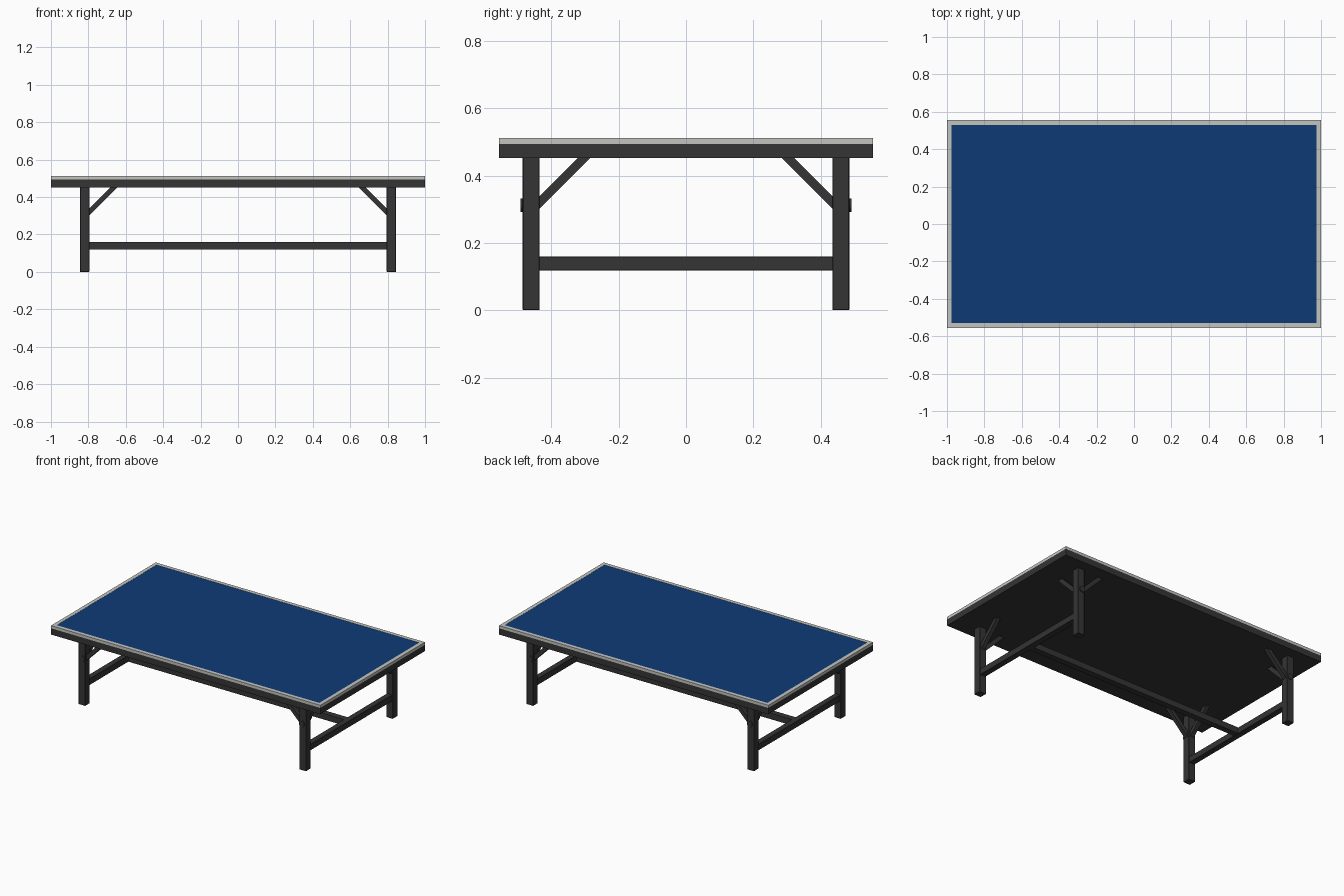
import bpy, math
from mathutils import Vector

if "Cube" in bpy.data.objects:
    bpy.data.objects.remove(bpy.data.objects["Cube"])


def material(name, rgb):
    m = bpy.data.materials.new(name)
    m.diffuse_color = (*rgb, 1)
    m.use_nodes = True
    m.node_tree.nodes["Principled BSDF"].inputs["Base Color"].default_value = m.diffuse_color
    return m


DARK = material("charcoal", (0.035, 0.035, 0.035))
LIGHT = material("light_grey", (0.55, 0.55, 0.53))
BLUE = material("blue", (0.004, 0.043, 0.18))


def box(name, lo, hi, mat, bevel=0.0):
    lo, hi = Vector(lo), Vector(hi)
    bpy.ops.mesh.primitive_cube_add(size=1, location=(lo + hi) / 2)
    o = bpy.context.object
    o.name = name
    o.scale = hi - lo
    bpy.ops.object.transform_apply(location=False, rotation=False, scale=True)
    o.data.materials.append(mat)
    if bevel:
        b = o.modifiers.new("edge", 'BEVEL')
        b.width, b.segments = bevel, 1
    return o


def beam(name, a, b, thick, mat):
    """Square bar between two points."""
    a, b = Vector(a), Vector(b)
    o = box(name, (-thick / 2, -thick / 2, -(b - a).length / 2),
            (thick / 2, thick / 2, (b - a).length / 2), mat)
    o.location = (a + b) / 2
    o.rotation_euler = (b - a).to_track_quat('Z', 'Y').to_euler()
    return o


# Table top: dark base, light rim, blue playing surface
X, Y, RIM = 1.0, 0.555, 0.025
Z0, Z1, Z2 = 0.452, 0.494, 0.512
box("top_base", (-X, -Y, Z0), (X, Y, Z1), DARK)
box("blue_surface", (-X + RIM, -Y + RIM, Z1), (X - RIM, Y - RIM, Z2 - 0.001), BLUE)
for s, side in ((-1, "front"), (1, "back")):
    y = sorted((s * (Y - RIM), s * Y))
    box(side + "_rim", (-X, y[0], Z1), (X, y[1], Z2), LIGHT)
for s, side in ((-1, "left"), (1, "right")):
    x = sorted((s * (X - RIM), s * X))
    box(side + "_rim", (x[0], -Y + RIM, Z1), (x[1], Y - RIM, Z2), LIGHT)

# Legs with two diagonal braces and a bolt each
LX, LY, H = 0.82, 0.46, 0.025
for sx, nx in ((-1, "left"), (1, "right")):
    for sy, ny in ((-1, "front"), (1, "back")):
        n = f"{ny}_{nx}_"
        x, y = sx * LX, sy * LY
        box(n + "leg", (x - H, y - H, 0), (x + H, y + H, Z0 + 0.004), DARK, 0.002)
        beam(n + "long_brace", (sx * 0.81, y, 0.305), (sx * 0.652, y, 0.463), 0.027, DARK)
        beam(n + "cross_brace", (x, sy * 0.45, 0.305), (x, sy * 0.292, 0.463), 0.027, DARK)
        bpy.ops.mesh.primitive_cylinder_add(
            vertices=12, radius=0.02, depth=0.012,
            location=(sx * 0.815, sy * (LY + H), 0.312), rotation=(math.pi / 2, 0, 0))
        bpy.context.object.name = n + "bolt"
        bpy.context.object.data.materials.append(DARK)
    # End stretcher joining the two legs
    box(nx + "_stretcher", (sx * LX - 0.02, -LY, 0.118), (sx * LX + 0.02, LY, 0.16), DARK, 0.002)

# Long stretcher between the ends
box("centre_stretcher", (-LX, -0.02, 0.119), (LX, 0.02, 0.159), DARK)
